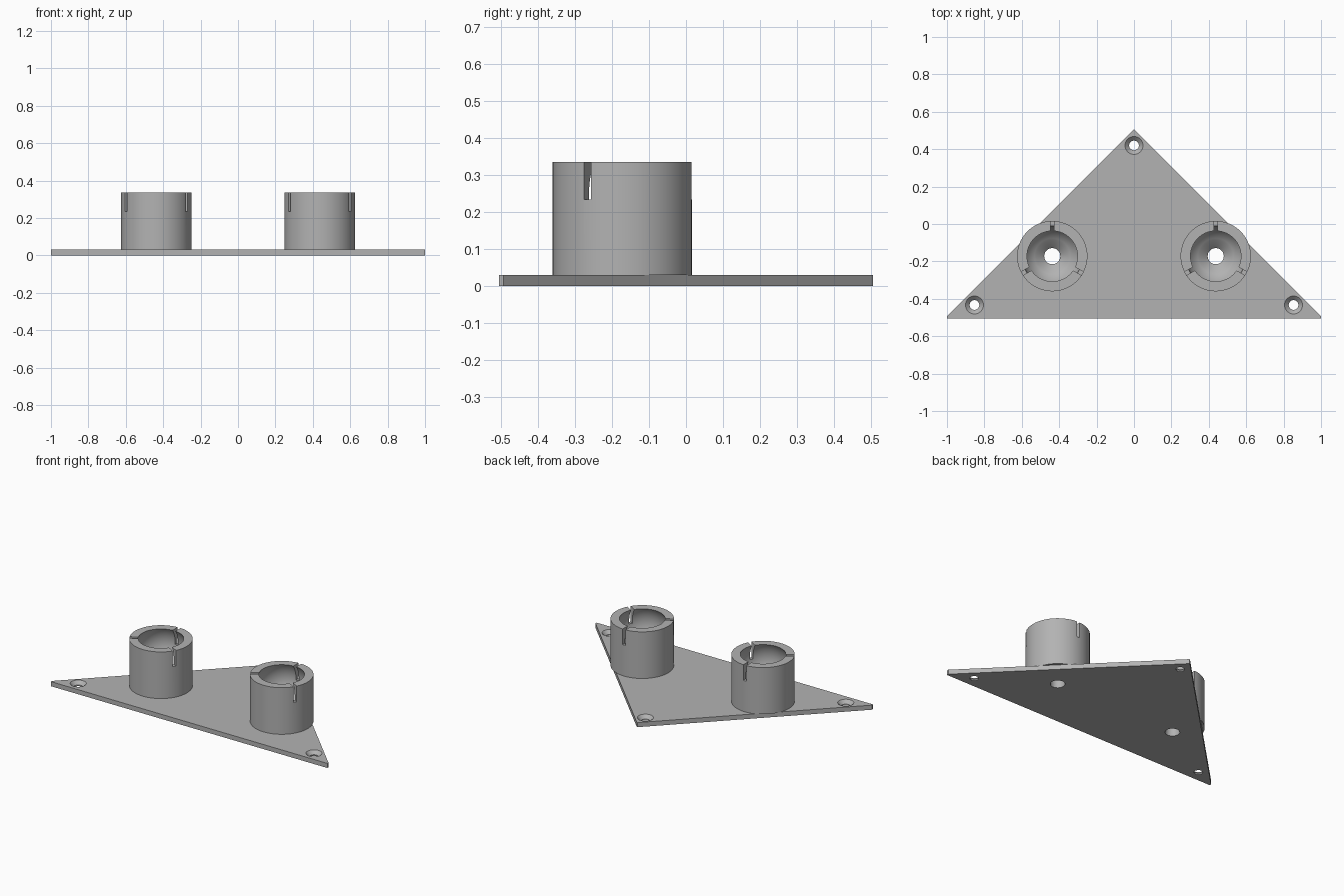
import bpy, bmesh, math
from mathutils import Matrix, Vector

cube = bpy.data.objects.get("Cube")
if cube:
    bpy.data.objects.remove(cube, do_unlink=True)

grey = bpy.data.materials.new("light_grey")
grey.use_nodes = True
grey.diffuse_color = (0.45, 0.45, 0.45, 1)
grey.node_tree.nodes["Principled BSDF"].inputs["Base Color"].default_value = (0.45, 0.45, 0.45, 1)

PLATE = 0.03
TOP = 0.335
SOCKET_Y = -0.172
SEGMENTS = 64


def finish(name, bm):
    bmesh.ops.recalc_face_normals(bm, faces=bm.faces[:])
    mesh = bpy.data.meshes.new(name)
    bm.to_mesh(mesh)
    bm.free()
    obj = bpy.data.objects.new(name, mesh)
    bpy.context.collection.objects.link(obj)
    mesh.materials.append(grey)
    return obj


def lathe(bm, profile, centre, segments=SEGMENTS, closed=False):
    """Revolve (radius, z) points around a vertical axis."""
    rings = [[bm.verts.new((centre[0] + r * math.cos(a), centre[1] + r * math.sin(a), z))
              for a in (math.tau * i / segments for i in range(segments))]
             for r, z in profile]
    pairs = list(zip(rings, rings[1:]))
    if closed:
        pairs.append((rings[-1], rings[0]))
    else:
        bm.faces.new(rings[0])
        bm.faces.new(rings[-1])
    for low, high in pairs:
        for i in range(segments):
            j = (i + 1) % segments
            bm.faces.new((low[i], low[j], high[j], high[i]))


def cut(obj, cutter):
    """Subtract a cutter, then shade the curved surfaces smooth."""
    cutter.hide_render = True
    mod = obj.modifiers.new("cut", "BOOLEAN")
    mod.operation = "DIFFERENCE"
    mod.solver = "EXACT"
    mod.object = cutter
    bpy.ops.object.select_all(action="DESELECT")
    obj.select_set(True)
    bpy.context.view_layer.objects.active = obj
    bpy.ops.object.modifier_apply(modifier=mod.name)
    bpy.data.objects.remove(cutter, do_unlink=True)
    bpy.ops.object.shade_smooth_by_angle(angle=math.radians(30))


# Triangular base plate with blunt side corners
bm = bmesh.new()
outline = [(-1, -0.505), (1, -0.505), (1, -0.493), (0.002, 0.505), (-0.002, 0.505), (-1, -0.493)]
face = bm.faces.new([bm.verts.new((x, y, 0)) for x, y in outline])
extruded = bmesh.ops.extrude_face_region(bm, geom=[face])["geom"]
bmesh.ops.translate(bm, vec=(0, 0, PLATE),
                    verts=[v for v in extruded if isinstance(v, bmesh.types.BMVert)])
plate = finish("base_plate", bm)

# Countersunk corner holes and plain holes below the sockets
bm = bmesh.new()
for centre in ((0, 0.42), (0.853, -0.433), (-0.853, -0.433)):
    lathe(bm, [(0.026, -0.05), (0.026, 0.008), (0.048, PLATE), (0.048, 0.06)], centre, 32)
for side in (-1, 1):
    lathe(bm, [(0.043, -0.05), (0.043, 0.08)], (side * 0.437, SOCKET_Y), SEGMENTS)
cut(plate, finish("hole_cutter", bm))

# Ball sockets: outer wall, spherical bowl, countersunk screw hole
BALL_Z, MOUTH, SINK = 0.245, 0.135, 0.085
ball = math.hypot(MOUTH, TOP - BALL_Z)
start = math.asin((TOP - BALL_Z) / ball)
end = -math.acos(SINK / ball)
STEPS = 20
bowl = [(ball * math.cos(t), BALL_Z + ball * math.sin(t))
        for t in (start + (end - start) * i / STEPS for i in range(STEPS + 1))]
profile = [(0.188, PLATE), (0.188, TOP)] + bowl + [(0.043, 0.065), (0.043, PLATE)]

for side, label in ((1, "left"), (-1, "right")):
    centre = Vector((side * 0.437, SOCKET_Y, 0))
    bm = bmesh.new()
    lathe(bm, profile, centre, closed=True)
    socket = finish(label + "_ball_socket", bm)

    # Three flex slots in the rim
    bm = bmesh.new()
    for degrees in (90, 210, 330):
        place = (Matrix.Translation(centre + Vector((0, 0, 0.285)))
                 @ Matrix.Rotation(math.radians(degrees), 4, "Z")
                 @ Matrix.Translation((0.16, 0, 0))
                 @ Matrix.Diagonal((0.12, 0.021, 0.104, 1)))
        bmesh.ops.create_cube(bm, size=1, matrix=place)
    cut(socket, finish("slot_cutter", bm))
